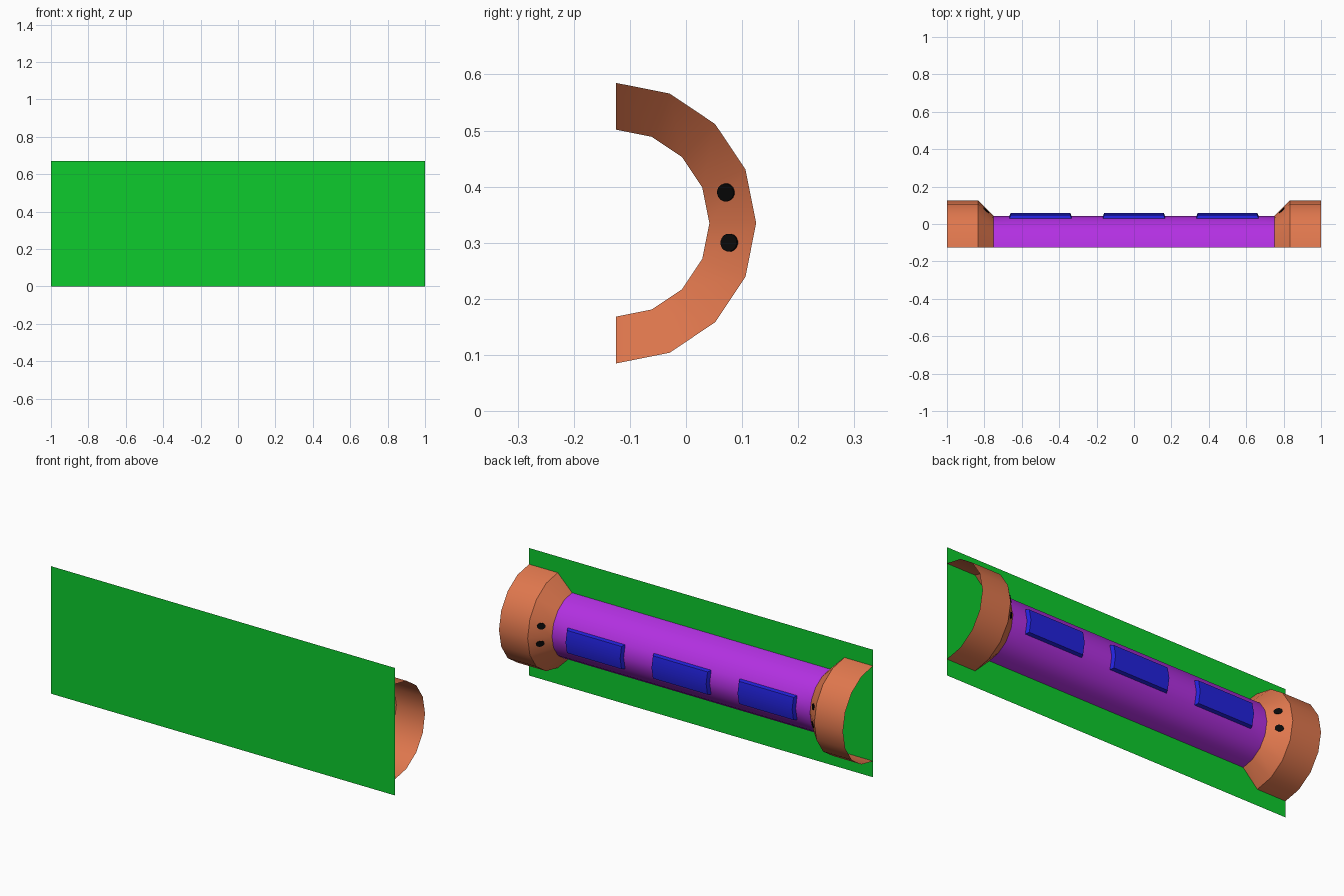
import bpy, bmesh, math
from mathutils import Matrix, Vector

if "Cube" in bpy.data.objects:
    bpy.data.objects.remove(bpy.data.objects["Cube"])

BACK_Y, MID_Z = -0.125, 0.335      # axis of the half tube, lying on the panel
R_TUBE, R_COLLAR = 1 / 6, 0.25
SEGS = 8                           # sides around the half circle


def material(name, rgb):
    m = bpy.data.materials.new(name)
    m.diffuse_color = (*rgb, 1)
    m.use_nodes = True
    m.node_tree.nodes["Principled BSDF"].inputs["Base Color"].default_value = m.diffuse_color
    return m


green = material("green", (0.004, 0.60, 0.026))
orange = material("burnt orange", (0.74, 0.185, 0.075))
purple = material("purple", (0.45, 0.03, 0.76))
blue = material("blue", (0.016, 0.016, 0.72))
black = material("black", (0.003, 0.003, 0.003))


def finish(bm, name, mats, smooth=True):
    me = bpy.data.meshes.new(name)
    bm.to_mesh(me)
    bm.free()
    for m in mats:
        me.materials.append(m)
    ob = bpy.data.objects.new(name, me)
    bpy.context.collection.objects.link(ob)
    if smooth:
        bpy.ops.object.select_all(action='DESELECT')
        ob.select_set(True)
        bpy.context.view_layer.objects.active = ob
        bpy.ops.object.shade_smooth_by_angle(angle=math.radians(30))
    return ob


def half_lathe(profile):
    """Open half surface of revolution about x; profile is (x, radius), x rising."""
    bm = bmesh.new()
    rings = []
    for x, r in profile:
        ring = []
        for i in range(SEGS + 1):
            a = math.pi * (i / SEGS - 0.5)
            ring.append(bm.verts.new((x, BACK_Y + r * math.cos(a), MID_Z + r * math.sin(a))))
        rings.append(ring)
    faces = [[bm.faces.new((p[i], q[i], q[i + 1], p[i + 1])) for i in range(SEGS)]
             for p, q in zip(rings, rings[1:])]
    bm.normal_update()
    return bm, faces


# Flat backing panel, facing front
bm = bmesh.new()
bm.faces.new([bm.verts.new((x, BACK_Y, z)) for x, z in ((-1, 0), (1, 0), (1, 0.67), (-1, 0.67))])
finish(bm, "backing_panel", [green], smooth=False)

# Half tube with three recessed blue windows
cuts = [-0.75, -2 / 3, -1 / 3, -1 / 6, 1 / 6, 1 / 3, 2 / 3, 0.75]
bm, bands = half_lathe([(x, R_TUBE) for x in cuts])
bm.normal_update()
for band in bands[1::2]:
    window = band[SEGS // 2 - 1:SEGS // 2 + 1]
    walls = bmesh.ops.inset_region(bm, faces=window, thickness=0.008, depth=-0.0175,
                                   use_even_offset=True)["faces"]
    for f in window + walls:
        f.material_index = 1
finish(bm, "tube", [purple, blue])

# Flared collars at both ends, with two black studs on each inner cone
FLARE = R_COLLAR - R_TUBE
for side, label in ((1, "right"), (-1, "left")):
    prof = [(0.75, R_TUBE), (0.75 + FLARE, R_COLLAR), (1.0, R_COLLAR)]
    if side < 0:
        prof = [(-x, r) for x, r in reversed(prof)]
    bm, _ = half_lathe(prof)
    finish(bm, label + "_collar", [orange])

    for n, (y, z) in enumerate(((0.197, 0.055), (0.203, -0.035))):
        # Find the cone facet under the stud and lay the stud flat on it
        a = math.copysign(math.pi / SEGS / 2, z)
        c = math.cos(math.pi / SEGS / 2)
        radial = Vector((0, math.cos(a), math.sin(a)))
        r = radial.dot(Vector((0, y, z))) / c
        pos = Vector((side * (0.75 + r - R_TUBE), BACK_Y + y, MID_Z + z))
        normal = (radial * 1.0 + Vector((-side * c, 0, 0))).normalized()
        tangent = Vector((0, -math.sin(a), math.cos(a)))
        slope = normal.cross(tangent)
        rot = Matrix((tangent, slope, normal)).transposed().to_4x4()
        bm = bmesh.new()
        bmesh.ops.create_cone(bm, cap_ends=True, segments=16, radius1=0.016,
                              radius2=0.016, depth=0.006,
                              matrix=Matrix.Translation(pos) @ rot @ Matrix.Diagonal((1, 1.3, 1, 1)))
        finish(bm, f"{label}_stud_{n + 1}", [black])
